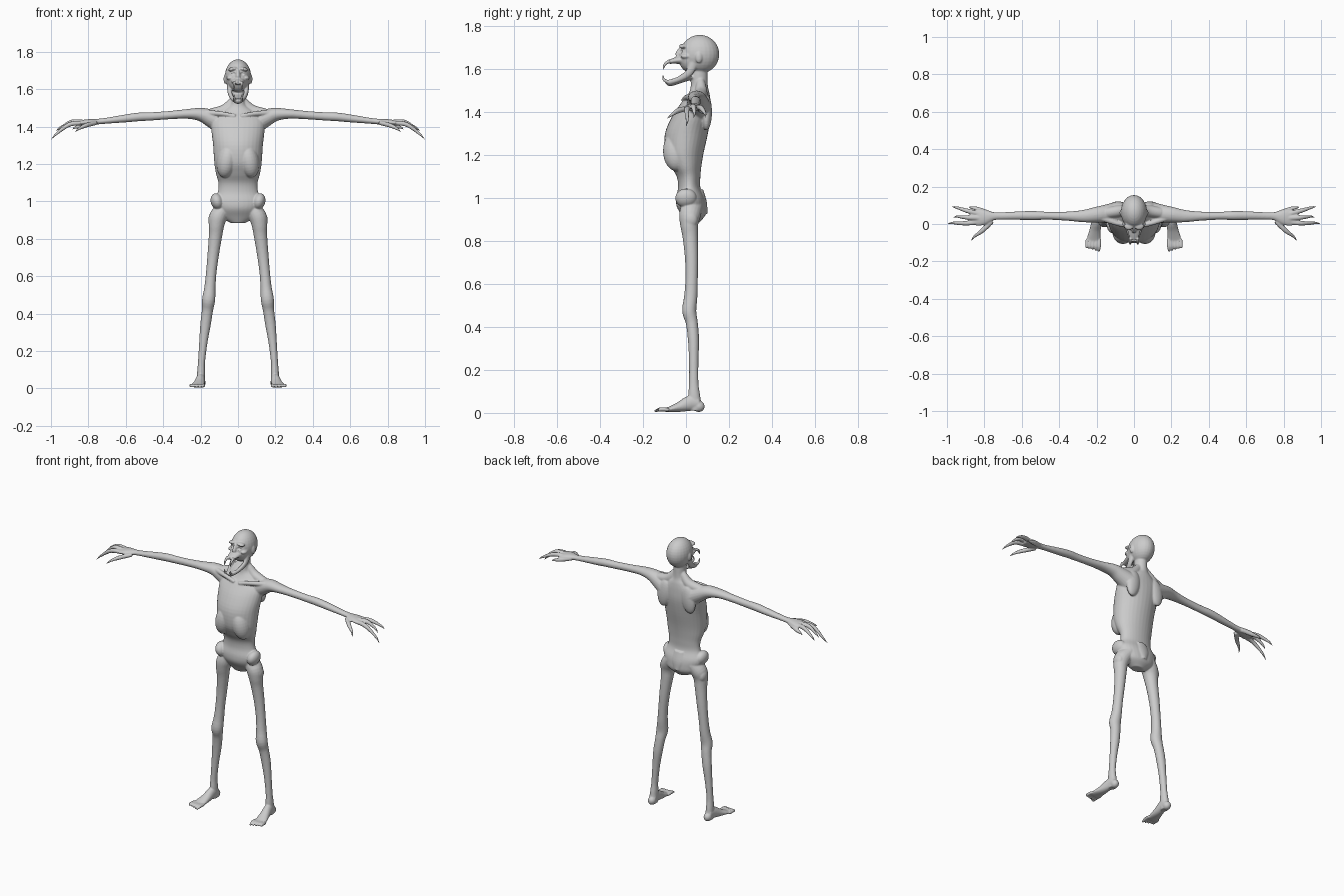
import bpy, bmesh, math
from mathutils import Vector, Matrix

skin = bpy.data.materials.new("grey_skin")
skin.diffuse_color = (0.6, 0.6, 0.6, 1)


def spline(rings, steps=4):
    """Catmull-Rom interpolation through (x, y, z, a, b) rings."""
    pts = [Vector(r) for r in rings]
    pts = [2 * pts[0] - pts[1]] + pts + [2 * pts[-1] - pts[-2]]
    out = []
    for p0, p1, p2, p3 in zip(pts, pts[1:], pts[2:], pts[3:]):
        for i in range(steps):
            t = i / steps
            out.append(0.5 * (2 * p1 + (p2 - p0) * t + (2 * p0 - 5 * p1 + 4 * p2 - p3) * t * t
                              + (3 * p1 - p0 - 3 * p2 + p3) * t ** 3))
    return out + [pts[-2]]


def loft(bm, rings, ref=(1, 0, 0), flat=False, sides=20):
    """Closed tube; a is the radius along ref, b across it. flat keeps rings level."""
    rs = spline(rings)
    loops = []
    for i, r in enumerate(rs):
        t = Vector(rs[min(i + 1, len(rs) - 1)][:3]) - Vector(rs[max(i - 1, 0)][:3])
        if flat:
            t = Vector((0, 0, t.z))
        t.normalize()
        u = Vector(ref)
        u = (u - t * u.dot(t)).normalized()
        v = t.cross(u)
        c = Vector(r[:3])
        loops.append([bm.verts.new(c + u * max(r[3], .002) * math.cos(k * math.tau / sides)
                                   + v * max(r[4], .002) * math.sin(k * math.tau / sides))
                      for k in range(sides)])
    for l, m in zip(loops, loops[1:]):
        for k in range(sides):
            n = (k + 1) % sides
            bm.faces.new((l[k], l[n], m[n], m[k]))
    bm.faces.new(loops[0][::-1])
    bm.faces.new(loops[-1])


def blob(bm, c, r, tilt=0):
    m = Matrix.Translation(c) @ Matrix.Rotation(tilt, 4, 'Y') @ Matrix.Diagonal((*r, 1))
    bmesh.ops.create_uvsphere(bm, u_segments=24, v_segments=16, radius=1, matrix=m)


def finish(name, bm):
    bmesh.ops.recalc_face_normals(bm, faces=bm.faces)
    for f in bm.faces:
        f.smooth = True
    me = bpy.data.meshes.new(name)
    bm.to_mesh(me)
    bm.free()
    me.materials.append(skin)
    ob = bpy.data.objects.new(name, me)
    bpy.context.collection.objects.link(ob)
    return ob


body = bmesh.new()

# torso, from pelvis floor to neck
loft(body, [(0, .03, .885, .04, .03), (0, .035, .92, .10, .055), (0, .025, .96, .122, .068),
            (0, .02, 1.0, .132, .066), (0, .015, 1.05, .108, .052), (0, .012, 1.10, .105, .055),
            (0, 0, 1.15, .118, .072), (0, -.008, 1.21, .127, .09), (0, .002, 1.3, .133, .1),
            (0, .025, 1.38, .142, .09), (0, .045, 1.44, .14, .07), (0, .06, 1.485, .085, .05),
            (0, .062, 1.52, .042, .04), (0, .06, 1.58, .036, .04), (0, .06, 1.64, .036, .04)],
     flat=True, sides=32)
# tailbone
loft(body, [(0, .07, 1.04, .03, .01), (0, .075, .98, .045, .022), (0, .085, .925, .02, .016)])

# head: skull, face, nose, muzzle
blob(body, (0, .064, 1.67), (.07, .091, .09))
blob(body, (0, .02, 1.655), (.057, .055, .07))
loft(body, [(0, -.022, 1.705, .006, .006), (0, -.038, 1.675, .011, .01), (0, -.04, 1.662, .012, .008)])
loft(body, [(0, .01, 1.645, .042, .025), (0, -.04, 1.642, .034, .017), (0, -.083, 1.633, .022, .008)])
# chin, with a floor joining the two jaw branches
loft(body, [(0, .03, 1.565, .035, .012), (0, -.03, 1.545, .033, .011), (0, -.075, 1.535, .022, .014),
            (0, -.092, 1.545, .017, .008)])

for s in (-1, 1):
    def part(rings, ref=(1, 0, 0), **kw):
        loft(body, [(s * r[0], *r[1:]) for r in rings], ref, **kw)

    def lump(c, r, tilt=0):
        blob(body, (s * c[0], c[1], c[2]), r, s * tilt)

    # cheekbone, brow, ear, jaw branch
    lump((.042, .0, 1.66), (.02, .025, .012))
    lump((.028, -.012, 1.708), (.026, .02, .01), .2)
    lump((.068, .06, 1.655), (.009, .016, .026))
    part([(.048, .04, 1.64, .012, .02), (.044, .015, 1.585, .012, .018),
          (.032, -.035, 1.553, .01, .013), (.016, -.078, 1.54, .01, .012)])
    # fangs
    part([(.02, -.075, 1.64, .009, .009), (.021, -.099, 1.622, .007, .007), (.02, -.108, 1.595, .003, .003)], sides=10)
    part([(.018, -.082, 1.54, .009, .009), (.02, -.104, 1.553, .007, .007), (.021, -.108, 1.575, .003, .003)], sides=10)
    # rib flare, shoulder blade, neck slope, collarbone, hip crest
    lump((.058, -.045, 1.22), (.055, .062, .095), -.2)
    lump((.085, .095, 1.4), (.045, .026, .085), -.15)
    part([(.02, .068, 1.54, .02, .025), (.07, .07, 1.49, .03, .03), (.14, .06, 1.468, .03, .03)], (0, 1, 0))
    part([(.015, -.01, 1.455, .012, .012), (.08, .0, 1.468, .012, .012), (.17, .03, 1.475, .016, .016)], (0, 1, 0))
    lump((.112, .0, 1.0), (.034, .05, .045), .3)
    # arm
    part([(.09, .06, 1.42, .06, .06), (.145, .055, 1.445, .05, .048), (.2, .05, 1.465, .042, .036),
          (.27, .042, 1.468, .033, .026), (.36, .042, 1.462, .024, .022), (.46, .044, 1.455, .021, .022),
          (.53, .045, 1.452, .024, .023), (.6, .045, 1.444, .023, .021), (.7, .043, 1.432, .02, .016),
          (.75, .042, 1.427, .022, .015), (.8, .036, 1.424, .04, .016), (.84, .034, 1.42, .044, .013),
          (.86, .034, 1.416, .03, .008)], (0, 1, 0))
    # clawed fingers: base, knuckle, tip
    for a, k, t in [((.76, .015, 1.42), (.81, -.035, 1.408), (.87, -.09, 1.37)),
                    ((.82, .012, 1.42), (.90, .004, 1.412), (1.0, 0, 1.33)),
                    ((.82, .032, 1.425), (.89, .035, 1.425), (.965, .036, 1.372)),
                    ((.82, .052, 1.423), (.89, .07, 1.42), (.975, .092, 1.375)),
                    ((.77, .055, 1.42), (.83, .078, 1.405), (.885, .088, 1.385))]:
        part([(*a, .014, .012), (*k, .0125, .0125),
              (*[(p + 2 * q) / 3 + .004 for p, q in zip(k, t)], .007, .007), (*t, .002, .002)], (0, 1, 0), sides=12)
    # leg
    part([(.07, .03, .97, .04, .05), (.105, .018, .92, .048, .05), (.115, .015, .875, .042, .042),
          (.12, .02, .82, .036, .036), (.132, .026, .72, .031, .031), (.143, .026, .62, .028, .029),
          (.15, .022, .54, .03, .031), (.157, .015, .475, .035, .033), (.163, .027, .42, .03, .028),
          (.174, .035, .34, .028, .026), (.186, .036, .24, .022, .022), (.195, .036, .14, .019, .022),
          (.197, .038, .08, .022, .028), (.197, .042, .03, .022, .03), (.197, .042, .01, .02, .028)])
    lump((.135, .02, .9), (.024, .035, .04))
    # foot, heel, toes
    part([(.197, .06, .045, .022, .03), (.2, .02, .045, .025, .036), (.207, -.03, .028, .03, .024),
          (.215, -.075, .017, .036, .013), (.217, -.1, .013, .034, .008)])
    lump((.197, .06, .03), (.024, .027, .026))
    for i in range(5):
        x, w = .186 + i * .0165, .011 if i == 0 else .0075
        tip = -.148 + .006 * i
        part([(x, -.08, .015, w, .009), (x + .001, -.12, .016, w, .01), (x + .002, tip, .007, .005, .005)], sides=10)

body = finish("body", body)

# hollows: eye sockets, nostril pit, sunken belly
cut = bmesh.new()
for s in (-1, 1):
    blob(cut, (s * .027, -.036, 1.684), (.017, .02, .013))
hollow = finish("eye_socket_cutter", cut)
hollow.hide_render = True
hollow.hide_viewport = False
hollow.display_type = 'WIRE'

# fuse all the limbs into one skin, carve, then soften
re = body.modifiers.new("fuse", 'REMESH')
re.mode = 'VOXEL'
re.voxel_size = .004
re.use_smooth_shade = True
bo = body.modifiers.new("carve", 'BOOLEAN')
bo.operation = 'DIFFERENCE'
bo.object = hollow
sm = body.modifiers.new("soften", 'SMOOTH')
sm.factor = .5
sm.iterations = 5
